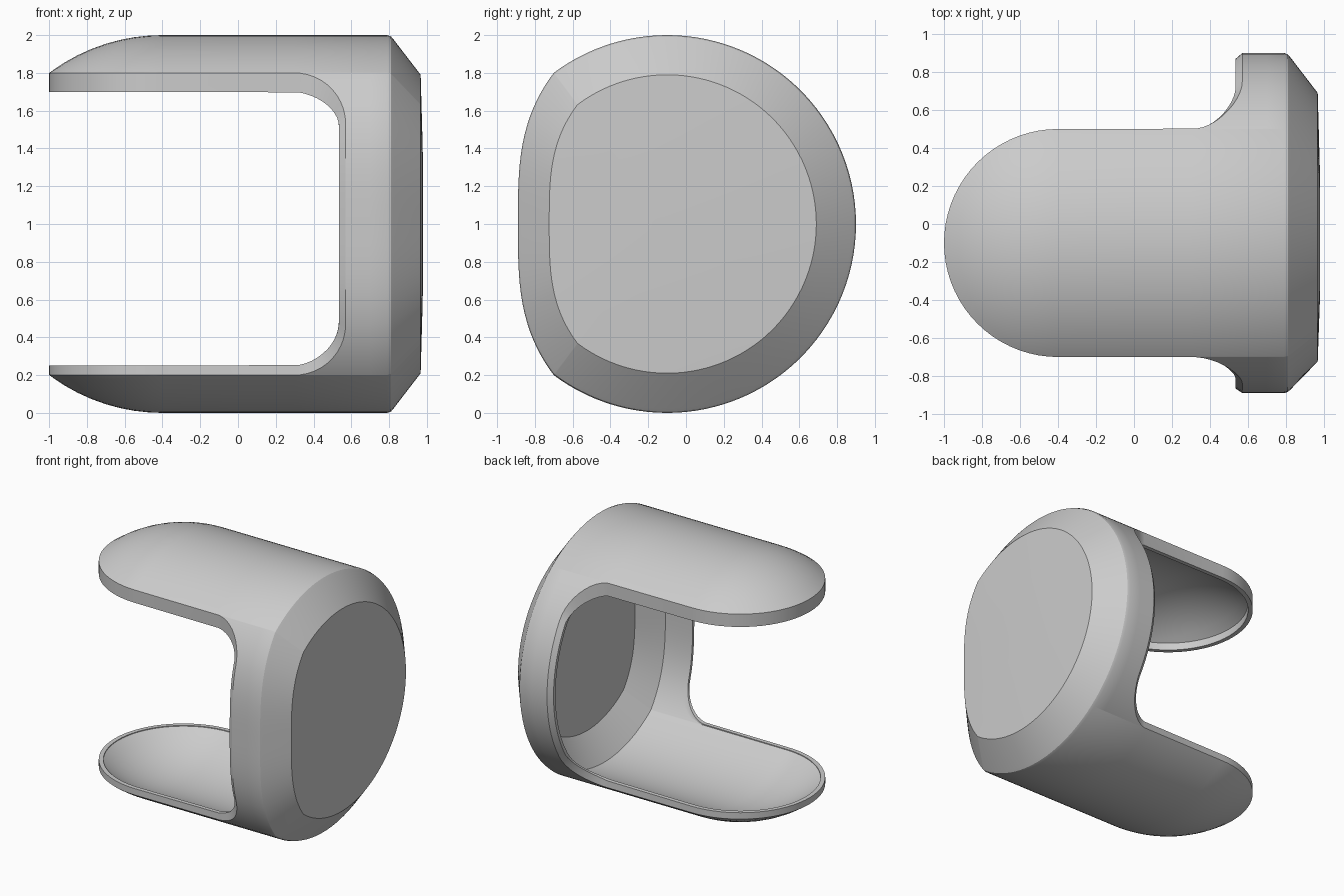
import bpy, bmesh, math

cube = bpy.data.objects.get("Cube")
if cube:
    bpy.data.objects.remove(cube, do_unlink=True)

YC, ZC = -0.1, 1.0           # axis of the round section
DOME_X = -0.4                # where the tongue ends start to dome
HALF = 0.6                   # half width of each tongue
FILLET, BAND_X = 0.27, 0.57  # fillet and front edge of the ring
INNER = 0.945                # inner wall scale
LIP_X = 0.035

mat = bpy.data.materials.new("plain_grey")
mat.use_nodes = True
grey = (0.6, 0.6, 0.6, 1)
mat.diffuse_color = grey
mat.node_tree.nodes["Principled BSDF"].inputs["Base Color"].default_value = grey


def lerp(a, b, t):
    return a + (b - a) * t


def tongue_columns(sign):
    """Lengthwise lines over one tongue: (w, d, free edge x, edge angle)."""
    cols = []
    n = 36
    for i in range(n + 1):
        phi = math.pi * i / n
        w = -sign * HALF * math.cos(phi)
        d = sign * math.sqrt(1 - w * w)
        cols.append((w, d, DOME_X - HALF * math.sin(phi), 0.0))
    return cols


def band_columns(side):
    """Lengthwise lines over one side of the ring, round or flattened."""
    half = []
    for i in range(11):
        a = lerp(0.1, math.pi / 2, i / 10)
        half.append((BAND_X - FILLET + FILLET * math.sin(a), 0.53 + FILLET * math.cos(a), a))
    for i in range(1, 11):
        half.append((BAND_X, 0.53 * (1 - i / 10), math.pi / 2))
    full = half + [(x, -d, a) for x, d, a in reversed(half[:-1])]
    cols = []
    for x, d, a in full:
        w = math.sqrt(1 - d * d)
        if side < 0:
            w = min(w, 0.79 - 0.388 * abs(d) ** 3.2)
        cols.append((side * w, side * d, x, a))
    return cols


def wall(w, d, xe, scale, end_x):
    """Points from the free edge to the shoulder, on the outer or inner wall."""
    start = min(xe, DOME_X)
    if xe <= DOME_X:
        xs = [lerp(start, DOME_X, i / 8) for i in range(9)] + [0.0, 0.3]
    else:
        xs = [lerp(xe, 0.7, i / 10) for i in range(11)]
    pts = []
    for x in xs:
        drop = max(0.0, DOME_X - x)
        h = d
        if drop > 0:
            h = math.copysign(math.sqrt(max(0, 1 - w * w - drop * drop)), d)
            x = DOME_X - drop * scale
        pts.append((x, YC + w * scale, ZC + h * scale))
    pts.append((end_x, YC + w * scale, ZC + d * scale))
    return pts


def end_rings(w, d, profile):
    return [(x, YC + w * s, ZC + d * s) for x, s in profile]


def full_column(w, d, xe, a):
    """One closed profile line: outer cap, outer wall, lip, inner wall, inner cap."""
    outer = wall(w, d, xe, 1.0, 0.79)
    inner = wall(w, d, xe, INNER, 0.77)
    c, s = math.cos(a), math.sin(a)
    lip = 0.1 if d > 0 else 0.05
    x0, y0, z0 = outer[0]
    x3, y3, z3 = inner[0]
    shrink = 0.03 * s
    z1 = z0 - math.copysign(lip * c, d) - d * shrink
    lip_outer = (x0 - LIP_X * s, y0 - w * shrink, z1)
    lip_inner = (x3 - LIP_X * s, y3, lerp(z3, z1, c))
    outer_end = end_rings(w, d, [(0.98, 0), (0.978, 0.4), (0.967, 0.79),
                                 (0.825, 0.975), (0.81, 0.993)])
    inner_end = end_rings(w, d, [(0.92, 0.74), (0.925, 0)])
    return outer_end + outer[::-1] + [lip_outer, lip_inner] + inner + inner_end


# Hollow shell: ring with closed end and two tongues
columns = tongue_columns(1) + band_columns(1) + tongue_columns(-1) + band_columns(-1)
bm = bmesh.new()
grid = [[bm.verts.new(p) for p in full_column(*col)] for col in columns]
for i, col in enumerate(grid):
    nxt = grid[(i + 1) % len(grid)]
    for j in range(len(col) - 1):
        bm.faces.new((col[j], nxt[j], nxt[j + 1], col[j + 1]))
bmesh.ops.remove_doubles(bm, verts=bm.verts, dist=0.00002)
bmesh.ops.recalc_face_normals(bm, faces=bm.faces)

mesh = bpy.data.meshes.new("hollow_shell")
bm.to_mesh(mesh)
bm.free()
mesh.materials.append(mat)
shell = bpy.data.objects.new("hollow_shell", mesh)
bpy.context.collection.objects.link(shell)

bpy.ops.object.select_all(action='DESELECT')
shell.select_set(True)
bpy.context.view_layer.objects.active = shell
bpy.ops.object.shade_smooth_by_angle(angle=math.radians(25))
